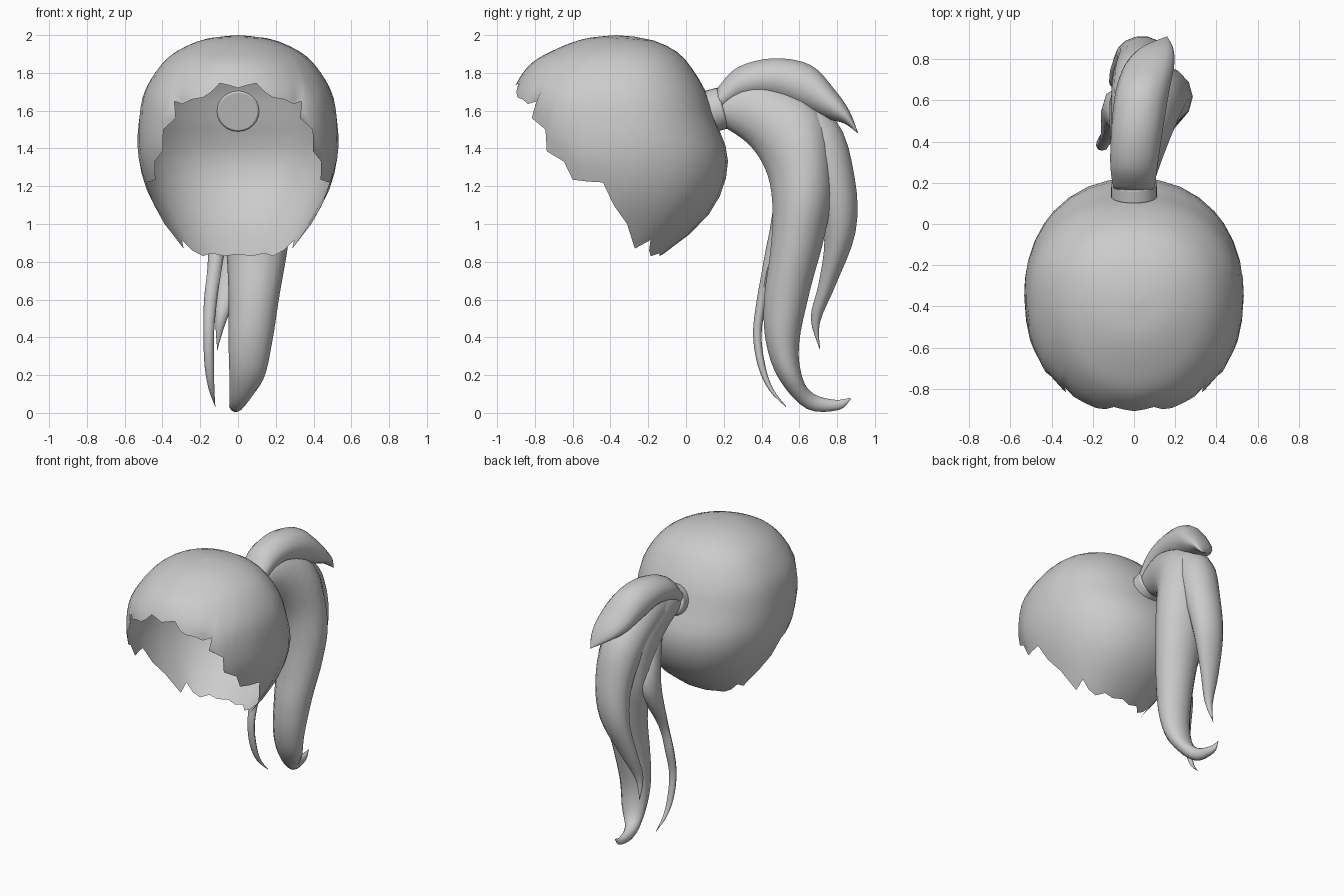
import bpy, math
from mathutils import Vector

if "Cube" in bpy.data.objects:
    bpy.data.objects.remove(bpy.data.objects["Cube"])

hair = bpy.data.materials.new("hair grey")
hair.diffuse_color = (0.6, 0.6, 0.6, 1)
hair.use_nodes = True
hair.node_tree.nodes["Principled BSDF"].inputs["Base Color"].default_value = hair.diffuse_color


def make(name, verts, faces, angle=50):
    me = bpy.data.meshes.new(name)
    me.from_pydata(verts, [], faces)
    me.materials.append(hair)
    ob = bpy.data.objects.new(name, me)
    bpy.context.collection.objects.link(ob)
    bpy.ops.object.select_all(action='DESELECT')
    ob.select_set(True)
    bpy.context.view_layer.objects.active = ob
    bpy.ops.object.mode_set(mode='EDIT')
    bpy.ops.mesh.select_all(action='SELECT')
    bpy.ops.mesh.normals_make_consistent(inside=False)
    bpy.ops.object.mode_set(mode='OBJECT')
    bpy.ops.object.shade_smooth_by_angle(angle=math.radians(angle))
    return ob


def spline(rows, t):
    """Catmull-Rom through rows, t in segments."""
    i = min(int(t), len(rows) - 2)
    u = t - i
    p = [rows[max(0, min(len(rows) - 1, i + k))] for k in (-1, 0, 1, 2)]
    return [0.5 * (2 * b + (c - a) * u + (2 * a - 5 * b + 4 * c - d) * u * u
                   + (3 * b - a - 3 * c + d) * u ** 3) for a, b, c, d in zip(*p)]


# Cap slices: height, half width, front y, back y, front squareness
SLICES = [(2.0, 0, -.37, -.37, 2), (1.98, .17, -.54, -.2, 2), (1.92, .315, -.70, -.06, 2),
          (1.84, .41, -.83, .02, 2.05), (1.7, .495, -.915, .105, 2.3),
          (1.55, .525, -.92, .155, 2.5), (1.37, .53, -.90, .22, 2.6),
          (1.2, .49, -.85, .20, 2.6), (1.05, .42, -.74, .12, 2.6),
          (.93, .34, -.62, 0, 2.6), (.82, .26, -.5, -.15, 2.6)]
# Ragged rim, front to back: angle from the front, height
RIM = [(0, 1.72), (5, 1.735), (11, 1.745), (15, 1.70), (20, 1.67), (28, 1.66),
       (35, 1.635), (43, 1.65), (39, 1.56), (51, 1.50), (51, 1.385), (63, 1.33),
       (67, 1.235), (76, 1.225), (84, 1.22), (88, 1.1), (94, 1.0), (105, .87),
       (117, .915), (125, .86), (138, .83), (152, .845), (166, .83), (180, .84)]


def cap_point(a, z, t):
    lo, hi = 0.0, len(SLICES) - 1.0
    for _ in range(30):
        m = (lo + hi) / 2
        if spline(SLICES, m)[0] > z:
            lo = m
        else:
            hi = m
    _, w, yf, yb, nf = spline(SLICES, lo)
    yc = -.35
    sn, cs = abs(math.sin(a)), math.cos(a)
    n = nf if cs > 0 else 2.2
    d = (yf - yc) if cs > 0 else (yb - yc)
    if cs > 0:
        w *= 1 - .09 * t ** 5 * min(1, cs * 2)    # temples curl inwards
    return w * math.copysign(sn ** (2 / n), math.sin(a)), yc + d * abs(cs) ** (2 / n), z


ROWS = 18
half = len(RIM) - 1
cols = [(j, 1) for j in range(half + 1)] + [(j, -1) for j in range(half - 1, 0, -1)]
verts, faces, n = [(0, -.37, 2.0)], [], len(cols)
for r in range(1, ROWS + 1):
    t = r / ROWS
    for j, side in cols:
        ang, zr = RIM[j]
        zs = sum(RIM[max(0, min(half, j + k))][1] for k in (-1, 0, 1)) / 3
        zr = zs + (zr - zs) * t ** 3
        a = 180 * j / half
        a += (ang - a) * t ** 1.5
        verts.append(cap_point(side * math.radians(a), 2 - (2 - zr) * t ** 1.7, t))
for c in range(n):
    d = (c + 1) % n
    faces.append((0, 1 + c, 1 + d))
    for r in range(ROWS - 1):
        b = 1 + r * n
        faces.append((b + c, b + n + c, b + n + d, b + d))
make("hair_cap", verts, faces, 60)

# Tie where the tail leaves the cap
bpy.ops.mesh.primitive_cylinder_add(vertices=24, radius=.112, depth=.075,
                                    location=(0, .16, 1.605),
                                    rotation=(math.radians(-75), 0, 0))
tie = bpy.context.object
tie.name = "hair_tie"
tie.data.materials.append(hair)
bev = tie.modifiers.new("soft edge", 'BEVEL')
bev.width, bev.segments = .01, 2
bpy.ops.object.shade_smooth_by_angle(angle=math.radians(40))


def lock(name, rows, sides=14, steps=4):
    """Rows: inner y, z, outer y, z, centre x, half width."""
    verts, faces = [], []
    count = (len(rows) - 1) * steps
    for i in range(count + 1):
        y1, z1, y2, z2, x, w = spline(rows, i / steps)
        mid = Vector((x, (y1 + y2) / 2, (z1 + z2) / 2))
        ax = Vector((0, (y2 - y1) / 2, (z2 - z1) / 2))
        for k in range(sides):
            g = 2 * math.pi * k / sides
            verts.append(mid + ax * math.sin(g) + Vector((max(w, .001) * math.cos(g), 0, 0)))
    for i in range(count):
        for k in range(sides):
            m = (k + 1) % sides
            b = i * sides
            faces.append((b + k, b + m, b + sides + m, b + sides + k))
    faces += [tuple(range(sides)), tuple(range(count * sides, (count + 1) * sides))]
    make(name, verts, faces, 60)


# Tail locks
lock("main_lock", [
    (.19, 1.52, .17, 1.70, 0, .09), (.34, 1.41, .36, 1.76, .02, .13),
    (.43, 1.25, .70, 1.62, .06, .18), (.455, 1.05, .78, 1.25, .09, .195),
    (.44, .83, .74, .95, .10, .165), (.41, .6, .66, .65, .085, .135),
    (.42, .38, .60, .36, .065, .115), (.49, .18, .62, .18, .045, .09),
    (.64, .02, .68, .10, 0, .045), (.81, .015, .79, .07, -.02, .025),
    (.87, .07, .87, .08, -.02, 0)])
lock("back_lock", [
    (.2, 1.58, .2, 1.69, 0, .08), (.47, 1.45, .48, 1.76, .01, .12),
    (.62, 1.3, .79, 1.56, .04, .145), (.70, 1.1, .895, 1.25, .05, .13),
    (.73, .9, .90, .96, .02, .11), (.70, .68, .795, .68, -.045, .07),
    (.66, .5, .71, .48, -.09, .03), (.71, .33, .71, .335, -.11, 0)])
lock("top_lock", [
    (.18, 1.58, .165, 1.72, 0, .1), (.30, 1.65, .27, 1.83, 0, .115),
    (.45, 1.66, .46, 1.88, .015, .125), (.62, 1.6, .66, 1.845, .04, .13),
    (.75, 1.555, .79, 1.71, .075, .12), (.84, 1.53, .865, 1.6, .11, .08),
    (.91, 1.48, .91, 1.485, .16, 0)])
lock("thin_lock", [
    (.36, 1.45, .5, 1.5, -.03, .06), (.46, 1.15, .66, 1.17, -.085, .07),
    (.41, .8, .47, .8, -.12, .04), (.375, .6, .43, .6, -.145, .035),
    (.355, .42, .40, .42, -.155, .028), (.38, .25, .42, .25, -.152, .025),
    (.44, .12, .46, .13, -.14, .015), (.53, .03, .53, .035, -.12, 0)], sides=8)
